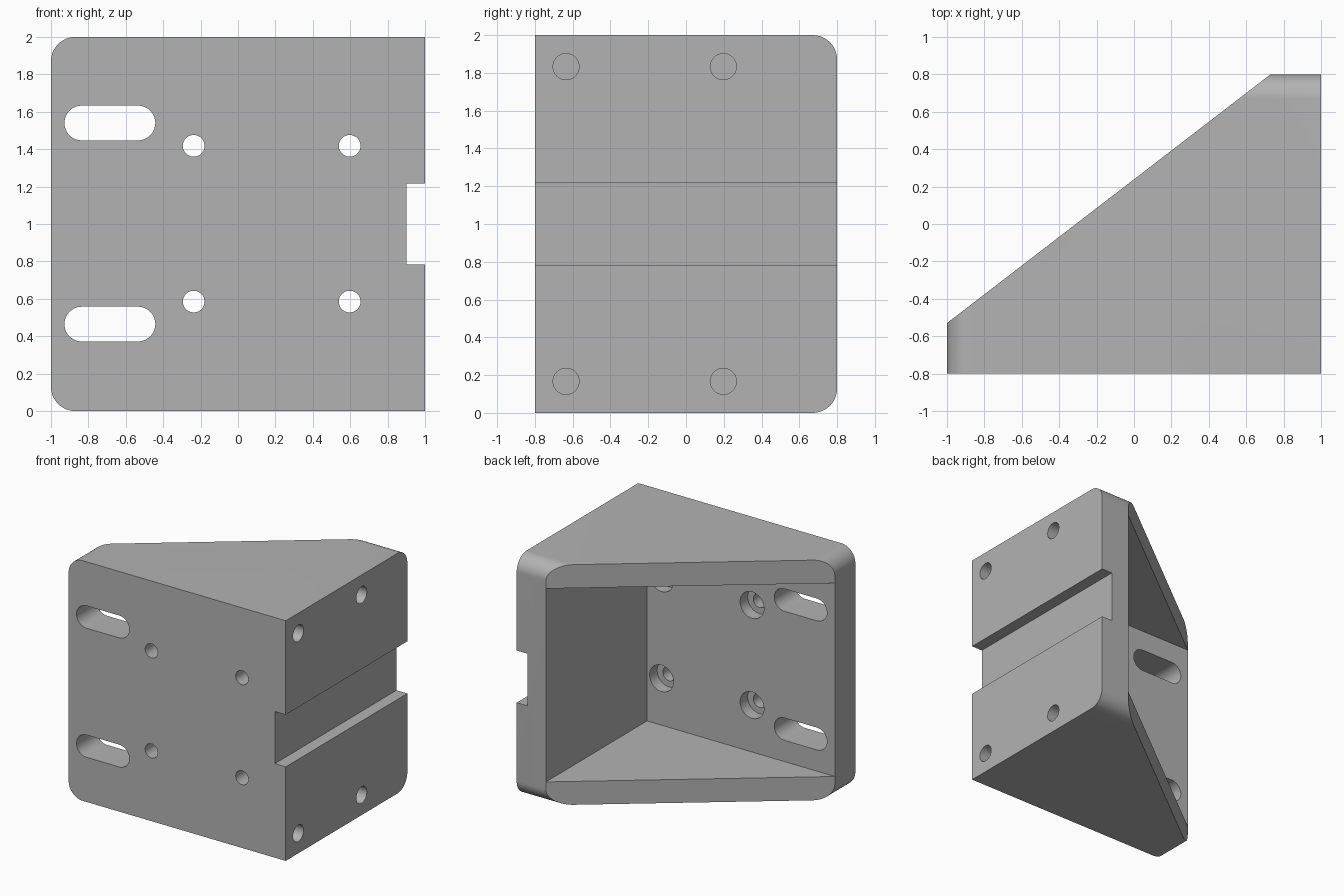
import bpy, bmesh, math
from mathutils import Vector

if "Cube" in bpy.data.objects:
    bpy.data.objects.remove(bpy.data.objects["Cube"])

grey = bpy.data.materials.new("plain grey")
grey.use_nodes = True
colour = (0.45, 0.45, 0.45, 1)
grey.diffuse_color = colour
grey.node_tree.nodes["Principled BSDF"].inputs["Base Color"].default_value = colour

WALL = 0.27     # front and side plates
FLANGE = 0.195  # top and bottom walls
ROUND = 0.13


def prism(name, points, axis, start, end):
    """Extrude a 2D outline along an axis; points use the other two axes in order."""
    bm = bmesh.new()

    def place(p, t):
        co = list(p)
        co.insert("xyz".index(axis), t)
        return Vector(co)

    face = bm.faces.new([bm.verts.new(place(p, start)) for p in points])
    grown = bmesh.ops.extrude_face_region(bm, geom=[face])
    moved = [v for v in grown["geom"] if isinstance(v, bmesh.types.BMVert)]
    bmesh.ops.translate(bm, verts=moved, vec=place((0, 0), end - start))
    bmesh.ops.recalc_face_normals(bm, faces=bm.faces)
    mesh = bpy.data.meshes.new(name)
    bm.to_mesh(mesh)
    bm.free()
    mesh.materials.append(grey)
    ob = bpy.data.objects.new(name, mesh)
    bpy.context.collection.objects.link(ob)
    return ob


def arc(cx, cy, r, a0, a1, n):
    angles = [math.radians(a0 + (a1 - a0) * i / n) for i in range(n + 1)]
    return [(cx + r * math.cos(a), cy + r * math.sin(a)) for a in angles]


def circle(cx, cy, r, n=48):
    return arc(cx, cy, r, 0, 360, n)[:-1]


def rect(x0, y0, x1, y1):
    return [(x0, y0), (x1, y0), (x1, y1), (x0, y1)]


def combine(target, tool, operation="DIFFERENCE"):
    mod = target.modifiers.new("cut", "BOOLEAN")
    mod.operation, mod.object, mod.solver = operation, tool, "EXACT"
    tool.hide_render = True
    bpy.context.view_layer.objects.active = target
    bpy.ops.object.modifier_apply(modifier=mod.name)
    bpy.data.objects.remove(tool)


# Gusseted body: wedge outline extruded upward
body = prism("angle_bracket",
             [(-1, -0.8), (1, -0.8), (1, 0.8), (1 - WALL, 0.8), (-1, WALL - 0.8)],
             "z", 0, 2)

# Rounded corners on the left edge and on the back edge
left_round = (arc(ROUND - 1, 2 - ROUND, ROUND, 90, 180, 16)
              + arc(ROUND - 1, ROUND, ROUND, 180, 270, 16) + [(1.5, 0), (1.5, 2)])
combine(body, prism("left_rounding", left_round, "y", -1.5, 1.5), "INTERSECT")
back_round = (arc(0.8 - ROUND, ROUND, ROUND, -90, 0, 16)
              + arc(0.8 - ROUND, 2 - ROUND, ROUND, 0, 90, 16) + [(-1.5, 2), (-1.5, 0)])
combine(body, prism("back_rounding", back_round, "x", -1.5, 1.5), "INTERSECT")

# Open pocket between the walls
combine(body, prism("pocket", rect(-1.3, WALL - 0.8, 1 - WALL, 1.2),
                    "z", FLANGE, 2 - FLANGE))

# Groove across the side plate
combine(body, prism("groove", rect(0.9, 0.783, 1.2, 1.217), "y", -1.2, 1.2))

# Counterbored holes and slots through the front plate
for z in (0.585, 1.418):
    for x in (-0.237, 0.597):
        combine(body, prism("bolt_hole", circle(x, z, 0.058), "y", -1, -0.4))
        combine(body, prism("counterbore", circle(x, z, 0.11), "y", -0.63, -0.4))
for z in (0.465, 1.54):
    slot = (arc(-0.835, z, 0.093, 90, 270, 20) + arc(-0.535, z, 0.093, -90, 90, 20))
    combine(body, prism("slot", slot, "y", -1, -0.4))

# Blind holes in the side plate
for z in (0.167, 1.833):
    for y in (-0.635, 0.198):
        combine(body, prism("side_hole", circle(y, z, 0.069), "x", 0.8, 1.2))

# Smooth the curved surfaces, keep the edges crisp
bpy.ops.object.select_all(action="DESELECT")
body.select_set(True)
bpy.context.view_layer.objects.active = body
bpy.ops.object.shade_smooth_by_angle(angle=math.radians(30))
